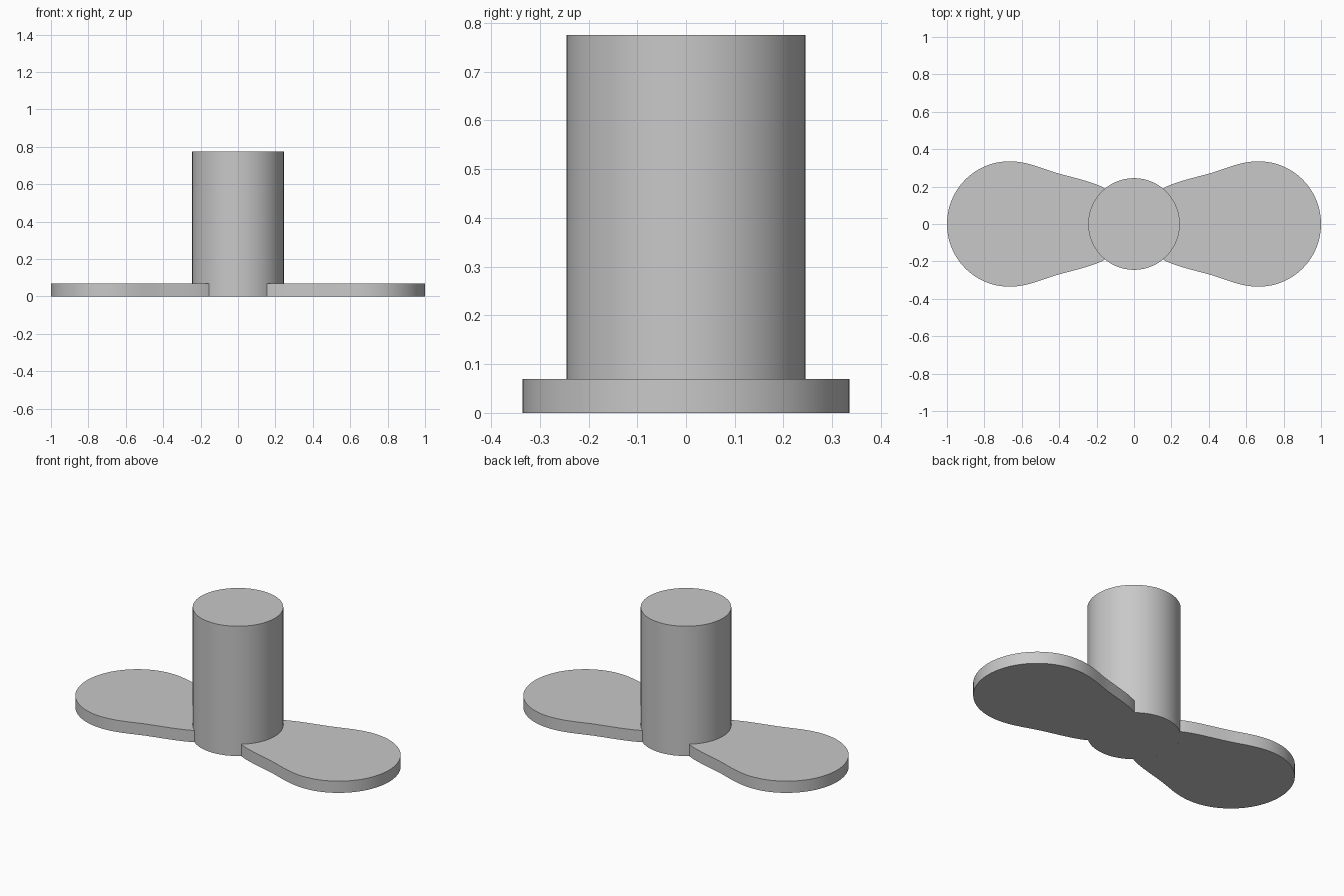
import bpy
import bmesh
from math import sin, cos, pi, asin
from mathutils import Vector
from mathutils.geometry import interpolate_bezier

HUB_R, HUB_H = 0.245, 0.775
TIP_X, TIP_R, THICK = 0.667, 0.335, 0.07
ROOT_Y = 0.19

cube = bpy.data.objects.get("Cube")
if cube:
    bpy.data.objects.remove(cube, do_unlink=True)

grey = bpy.data.materials.new("plain grey")
grey.use_nodes = True
colour = (0.58, 0.58, 0.58, 1)
grey.diffuse_color = colour
grey.node_tree.nodes["Principled BSDF"].inputs["Base Color"].default_value = colour


def extruded(name, outline, height):
    """Solid prism standing on the ground, from a counter-clockwise outline."""
    bm = bmesh.new()
    base = bm.faces.new([bm.verts.new((x, y, 0)) for x, y in outline])
    top = bmesh.ops.extrude_face_region(bm, geom=[base], use_keep_orig=True)["geom"]
    bmesh.ops.translate(bm, vec=(0, 0, height),
                        verts=[v for v in top if isinstance(v, bmesh.types.BMVert)])
    bmesh.ops.recalc_face_normals(bm, faces=bm.faces)
    mesh = bpy.data.meshes.new(name)
    bm.to_mesh(mesh)
    bm.free()
    mesh.materials.append(grey)
    obj = bpy.data.objects.new(name, mesh)
    bpy.context.collection.objects.link(obj)
    bpy.ops.object.select_all(action="DESELECT")
    obj.select_set(True)
    bpy.context.view_layer.objects.active = obj
    bpy.ops.object.shade_smooth_by_angle()
    return obj


def arc(cx, r, start, end, n):
    steps = [start + (end - start) * i / n for i in range(n + 1)]
    return [(cx + r * cos(a), r * sin(a)) for a in steps]


# Upright round hub
extruded("hub", arc(0, HUB_R, 0, 2 * pi, 96)[:-1], HUB_H)

# Blade edge: flowing S-curve from the round tip down to the hub
root = Vector((HUB_R * cos(asin(ROOT_Y / HUB_R)), ROOT_Y, 0))
mid = Vector((0.41, 0.272, 0))
tip = Vector((TIP_X, TIP_R, 0))
edge = interpolate_bezier(tip, tip - Vector((0.1, 0, 0)),
                          mid + Vector((0.08, 0.023, 0)), mid, 16)
edge += interpolate_bezier(mid, mid - Vector((0.08, 0.023, 0)),
                           root + Vector((0.06, 0.035, 0)), root, 12)[1:]
upper = [(p.x, p.y) for p in edge[1:]]
lower = [(x, -y) for x, y in reversed(upper)]

# Root follows the hub wall, tip is a half circle
root_angle = asin(ROOT_Y / HUB_R)
root_arc = arc(0, HUB_R, root_angle, -root_angle, 24)[1:-1]
tip_arc = [(TIP_X + (x - TIP_X) * (1 - TIP_X) / TIP_R, y)
           for x, y in arc(TIP_X, TIP_R, -pi / 2, pi / 2, 48)]
blade = tip_arc + upper + root_arc + lower

for name, side in (("left_blade", 1), ("right_blade", -1)):
    extruded(name, [(side * x, side * y) for x, y in blade], THICK)
